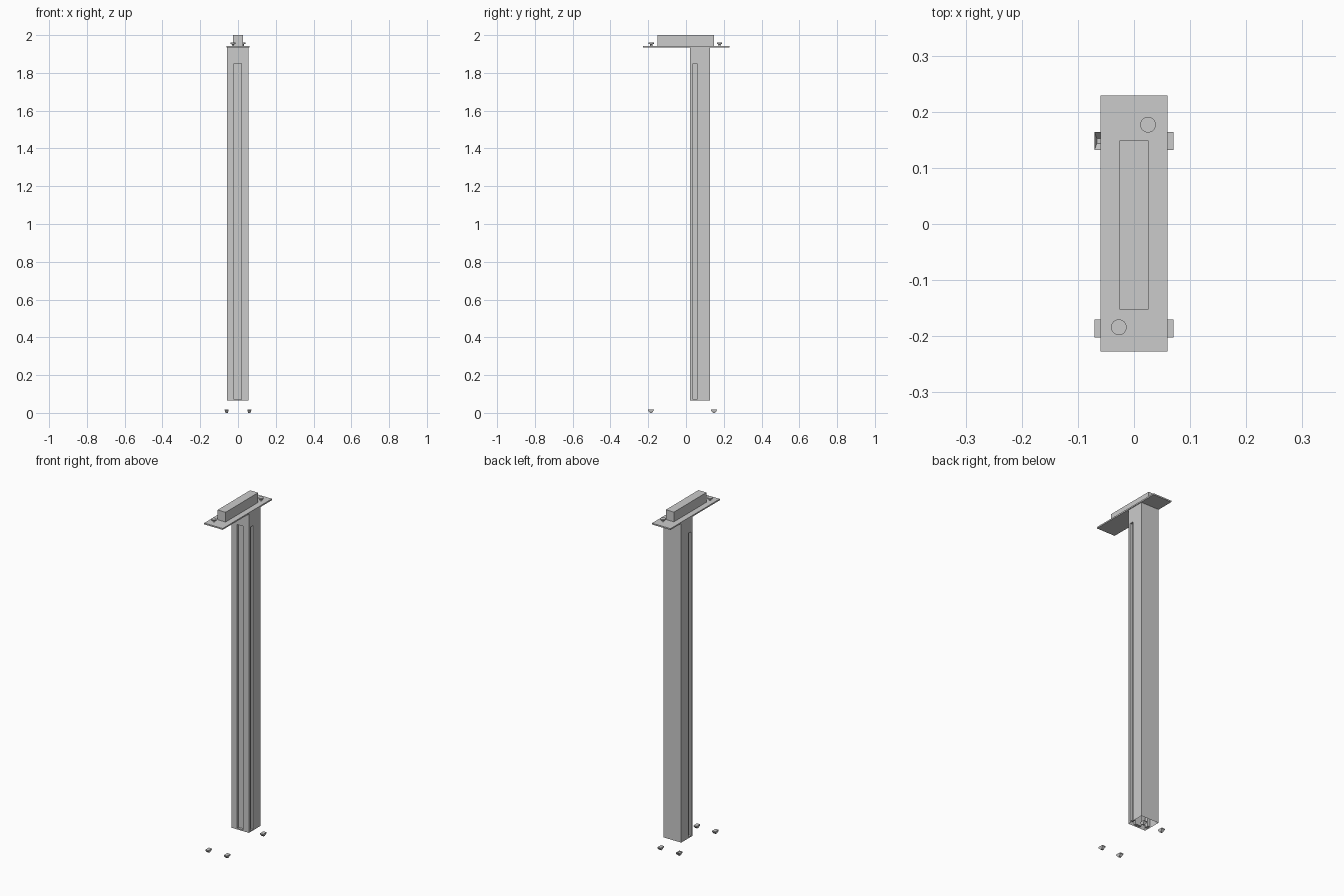
import bpy, bmesh
from mathutils import Vector

if "Cube" in bpy.data.objects:
    bpy.data.objects.remove(bpy.data.objects["Cube"])


def add_mesh(name, bm):
    bmesh.ops.recalc_face_normals(bm, faces=bm.faces)
    mesh = bpy.data.meshes.new(name)
    bm.to_mesh(mesh)
    bm.free()
    obj = bpy.data.objects.new(name, mesh)
    bpy.context.collection.objects.link(obj)
    return obj


def box(name, lo, hi):
    bm = bmesh.new()
    bmesh.ops.create_cube(bm, size=1)
    lo, hi = Vector(lo), Vector(hi)
    for v in bm.verts:
        v.co = (lo + hi) / 2 + v.co * (hi - lo)
    return add_mesh(name, bm)


# Column with recessed grooves on the front and both sides
X0, X1, Y0, Y1 = -0.058, 0.056, 0.021, 0.127
column = box("column", (X0, Y0, 0.065), (X1, Y1, 1.936))
D = 0.014
grooves = [
    ((-0.02, Y0 - 0.05, 0.072), (0.018, Y0 + D, 1.85)),
    ((X0 - 0.05, 0.036, 0.072), (X0 + D, 0.058, 1.85)),
    ((X1 - D, 0.036, 0.072), (X1 + 0.05, 0.058, 1.85)),
]
cutters = []
for lo, hi in grooves:
    cutter = box("groove_cutter", lo, hi)
    cutter.hide_render = True
    mod = column.modifiers.new("groove", 'BOOLEAN')
    mod.operation = 'DIFFERENCE'
    mod.solver = 'EXACT'
    mod.object = cutter
    cutters.append(cutter)
deps = bpy.context.evaluated_depsgraph_get()
cut_mesh = bpy.data.meshes.new_from_object(column.evaluated_get(deps))
column.modifiers.clear()
column.data = cut_mesh
for cutter in cutters:
    bpy.data.objects.remove(cutter)

# The column is open underneath
bm = bmesh.new()
bm.from_mesh(column.data)
bottom = [f for f in bm.faces if f.normal.z < -0.9 and f.calc_center_median().z < 0.068]
bmesh.ops.delete(bm, geom=bottom, context='FACES')
bm.to_mesh(column.data)
bm.free()

# Top plate and the raised block on it
box("top_plate", (-0.06, -0.227, 1.935), (0.06, 0.229, 1.943))
box("top_block", (-0.026, -0.152, 1.943), (0.026, 0.149, 2.0))

# Mushroom-shaped bolts at opposite corners of the plate
for x, y in ((0.025, 0.177), (-0.027, -0.184)):
    bm = bmesh.new()
    rings = []
    for r, z in ((0.006, 1.943), (0.006, 1.951), (0.014, 1.954), (0.014, 1.96)):
        c = bmesh.ops.create_circle(bm, segments=24, radius=r)["verts"]
        for v in c:
            v.co += Vector((x, y, z))
        rings.append(c)
    for a, b in zip(rings, rings[1:]):
        for i in range(24):
            j = (i + 1) % 24
            bm.faces.new((a[i], a[j], b[j], b[i]))
    bm.faces.new(rings[0])
    bm.faces.new(rings[-1])
    add_mesh("plate_bolt", bm)

# Small tapered feet; the back left one has no top
for sx in (-1, 1):
    for y in (0.148, -0.186):
        foot = box("foot", (sx * 0.06 - 0.0105, y - 0.016, 0), (sx * 0.06 + 0.0105, y + 0.016, 0.018))
        bm = bmesh.new()
        bm.from_mesh(foot.data)
        top = [f for f in bm.faces if f.normal.z > 0.9]
        base = [f for f in bm.faces if f.normal.z < -0.9]
        lip = bmesh.ops.extrude_face_region(bm, geom=base)
        for v in {v for f in base for v in f.verts}:
            v.co.z = 0.013
        bmesh.ops.delete(bm, geom=base, context='FACES')
        for v in [g for g in lip["geom"] if isinstance(g, bmesh.types.BMVert)]:
            v.co.x = sx * 0.06 + (v.co.x - sx * 0.06) * 0.6
            v.co.y = y + (v.co.y - y) * 0.3
        if sx < 0 and y > 0:
            bmesh.ops.delete(bm, geom=top, context='FACES')
        bm.to_mesh(foot.data)
        bm.free()
